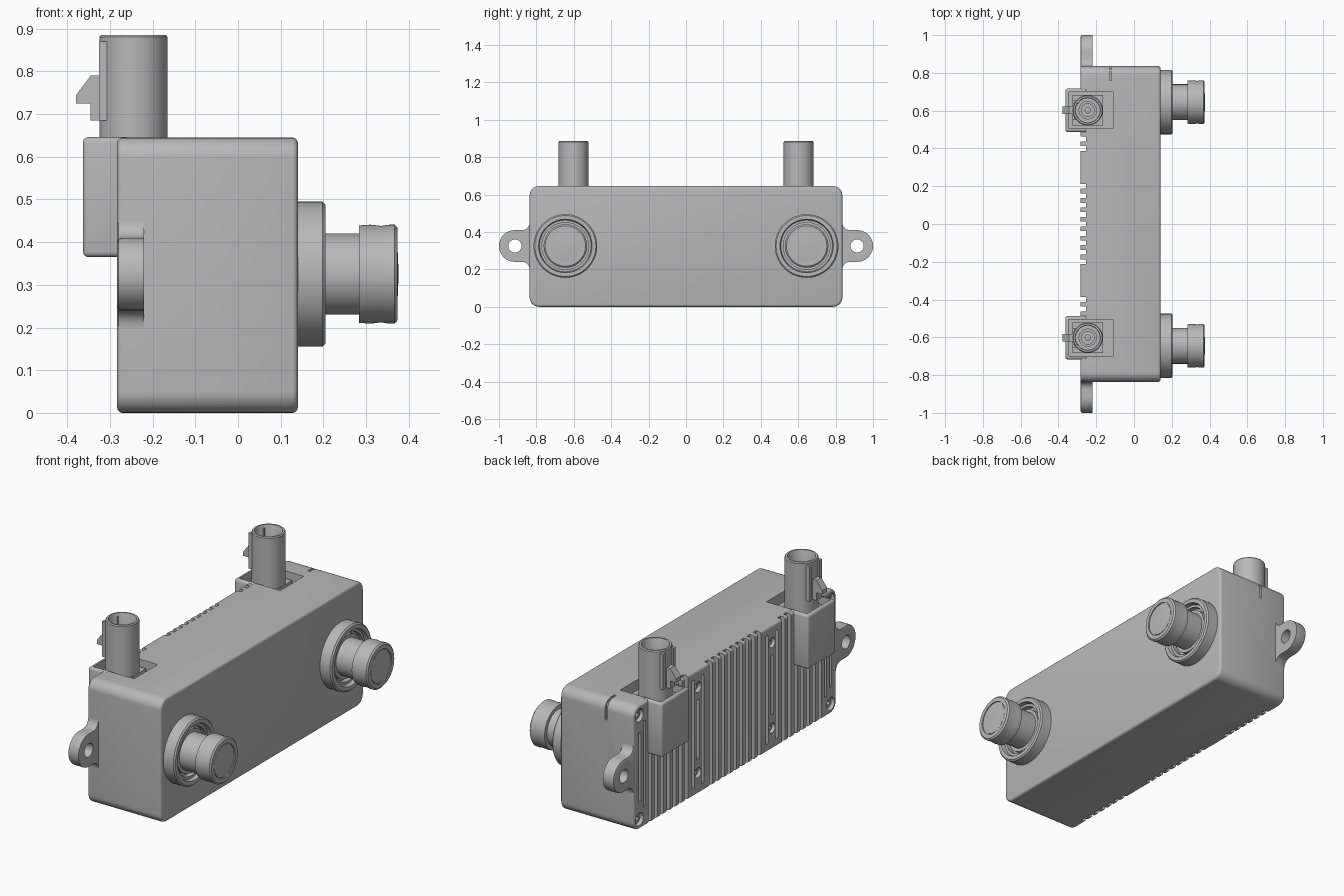
import bpy, bmesh
from math import radians, sin, cos, pi
from mathutils import Matrix, Vector

old = bpy.data.objects.get("Cube")
if old:
    bpy.data.objects.remove(old, do_unlink=True)

grey = bpy.data.materials.new("housing grey")
grey.use_nodes = True
tone = (0.48, 0.48, 0.48, 1)
grey.diffuse_color = tone
grey.node_tree.nodes["Principled BSDF"].inputs["Base Color"].default_value = tone
parts = []


def finish(name, bm):
    bmesh.ops.recalc_face_normals(bm, faces=bm.faces[:])
    mesh = bpy.data.meshes.new(name)
    bm.to_mesh(mesh)
    bm.free()
    mesh.materials.append(grey)
    ob = bpy.data.objects.new(name, mesh)
    bpy.context.collection.objects.link(ob)
    parts.append(ob)
    return ob


def add_box(bm, lo, hi):
    lo, hi = Vector(lo), Vector(hi)
    m = Matrix.Translation((lo + hi) / 2) @ Matrix.Diagonal((*(hi - lo), 1))
    return bmesh.ops.create_cube(bm, size=1, matrix=m)["verts"]


def add_rod(bm, x0, x1, y, z, r, sides=24):
    """Closed cylinder along x."""
    m = Matrix.Translation(((x0 + x1) / 2, y, z)) @ Matrix.Rotation(pi / 2, 4, 'Y')
    bmesh.ops.create_cone(bm, cap_ends=True, segments=sides, radius1=r, radius2=r,
                          depth=x1 - x0, matrix=m)


def box(name, lo, hi, bevel=0):
    bm = bmesh.new()
    add_box(bm, lo, hi)
    if bevel:
        bmesh.ops.bevel(bm, geom=bm.edges[:], offset=bevel, segments=3,
                        profile=0.5, affect='EDGES')
    return finish(name, bm)


def prism(name, points, axis):
    """Extrude a closed polygon along a vector."""
    bm = bmesh.new()
    face = bm.faces.new([bm.verts.new(p) for p in points])
    ext = bmesh.ops.extrude_face_region(bm, geom=[face])["geom"]
    bmesh.ops.translate(bm, vec=axis, verts=[v for v in ext if isinstance(v, bmesh.types.BMVert)])
    return bm


def lathe(name, profile, matrix, sides=48):
    """Revolve (radius, height) points around local z, then place."""
    bm = bmesh.new()
    vs = [bm.verts.new((r, 0, h)) for r, h in profile]
    es = [bm.edges.new(e) for e in zip(vs, vs[1:])]
    bmesh.ops.spin(bm, geom=vs + es, cent=(0, 0, 0), axis=(0, 0, 1),
                   angle=2 * pi, steps=sides)
    bmesh.ops.remove_doubles(bm, verts=bm.verts[:], dist=0.0003)
    bm.transform(matrix)
    return finish(name, bm)


def cut(target, cutter, keep=False):
    cutter.hide_render = True
    mod = target.modifiers.new("cut", 'BOOLEAN')
    mod.operation, mod.solver, mod.object = 'DIFFERENCE', 'EXACT', cutter
    bpy.context.view_layer.update()
    ev = target.evaluated_get(bpy.context.evaluated_depsgraph_get())
    mesh = bpy.data.meshes.new_from_object(ev)
    target.modifiers.clear()
    target.data = mesh
    if not keep:
        parts.remove(cutter)
        bpy.data.objects.remove(cutter, do_unlink=True)


BACK, FRONT, HALF, TOP, MID = -0.283, 0.14, 0.836, 0.645, 0.325

# Main body with rounded long edges and softened rims
bm = bmesh.new()
add_box(bm, (BACK, -HALF, 0), (FRONT, HALF, TOP))
along = [e for e in bm.edges if abs(e.verts[0].co.x - e.verts[1].co.x) > 0.1]
bmesh.ops.bevel(bm, geom=along, offset=0.05, segments=8, profile=0.5, affect='EDGES')
rims = [e for e in bm.edges if abs(e.verts[0].co.x - e.verts[1].co.x) < 0.01]
bmesh.ops.bevel(bm, geom=rims, offset=0.012, segments=3, profile=0.5, affect='EDGES')
body = finish("main_body", bm)

# Cooling grooves on the back, with short slots beside the inner screws
bm = bmesh.new()
for i in range(-14, 15):
    y = i * 0.05
    if abs(i) not in (6, 7) and abs(i) != 5:
        add_box(bm, (-0.4, y - 0.0125, -0.1), (-0.255, y + 0.0125, 0.8))
for s in (-1, 1):
    for y in (0.265, 0.345):
        add_box(bm, (-0.4, s * y - 0.011, 0.04), (-0.255, s * y + 0.011, 0.605))
    add_box(bm, (-0.4, s * 0.305 - 0.011, 0.18), (-0.255, s * 0.305 + 0.011, 0.49))
    add_box(bm, (-0.4, s * 0.745 - 0.009, 0.1), (-0.255, s * 0.745 + 0.009, 0.55))
    add_box(bm, (-0.4, s * 0.785 - 0.009, 0.14), (-0.255, s * 0.785 + 0.009, 0.5))
cut(body, finish("groove_cutter", bm))

# Screw recesses and the screws in them
spots = [(s * y, z, r) for s in (-1, 1)
         for y, z, r in ((0.788, 0.052, 0.033), (0.788, 0.593, 0.033),
                         (0.305, 0.11, 0.026), (0.305, 0.555, 0.026))]
bm = bmesh.new()
for y, z, r in spots:
    add_rod(bm, -0.4, -0.25, y, z, r)
cut(body, finish("screw_recess_cutter", bm))
for y, z, r in spots:
    bm = bmesh.new()
    add_rod(bm, -0.268, -0.24, y, z, r * 0.78)
    screw = finish("screw", bm)
    bm = bmesh.new()
    add_rod(bm, -0.3, -0.255, y, z, r * 0.4, 6)
    cut(screw, finish("socket_cutter", bm))

# Thin key slot across the top edge of one end
cut(body, box("slot_cutter", (-0.13, 0.76, 0.63), (-0.118, 0.9, 0.7)))
cut(body, box("slot_cutter", (-0.13, 0.822, 0.545), (-0.118, 0.9, 0.7)))

for s in (-1, 1):
    # Rear connector housing, with a pocket shared by the body
    cy = s * 0.602
    housing = box("connector_housing", (-0.363, cy - 0.115, 0.365),
                  (-0.25, cy + 0.115, TOP + 0.001), 0.012)
    pocket = box("pocket_cutter", (-0.345, cy - 0.097, 0.59), (-0.11, cy + 0.097, 0.8))
    cut(housing, pocket, keep=True)
    cut(body, pocket)

    # Hollow socket with stepped centre contact
    place = Matrix.Translation((-0.245, cy, 0))
    lathe("connector_socket",
          [(0.08, 0.57), (0.08, 0.88), (0.076, 0.885), (0.067, 0.885), (0.064, 0.88),
           (0.064, 0.66), (0.048, 0.66), (0.048, 0.74), (0.034, 0.74), (0.034, 0.7),
           (0.016, 0.7), (0.016, 0.78), (0, 0.785)], place, 40)
    for k in (-1, 1):
        y = cy + k * 0.042
        box("socket_rib", (-0.326, y - 0.009, 0.685), (-0.295, y + 0.009, 0.87))
    box("socket_foot", (-0.325, cy - 0.08, 0.58), (-0.165, cy + 0.08, 0.615))
    hook = [(-0.31, 0.685), (-0.345, 0.685), (-0.345, 0.725), (-0.379, 0.725),
            (-0.379, 0.745), (-0.345, 0.79), (-0.31, 0.79)]
    finish("latch_hook", prism("hook", [(x, cy - 0.02, z) for x, z in hook], (0, 0.04, 0)))

    # Camera lens: recessed mount ring, barrel and wider head
    lens = Matrix.Translation((0, s * 0.645, MID)) @ Matrix.Rotation(pi / 2, 4, 'Y')
    lathe("lens_mount", [(0.17, 0.13), (0.17, 0.198), (0.163, 0.205), (0.143, 0.205),
                         (0.138, 0.185), (0.125, 0.185), (0.125, 0.16), (0.09, 0.16)], lens, 64)
    lathe("lens_barrel", [(0.112, 0.15), (0.112, 0.18), (0.095, 0.18), (0.095, 0.284),
                          (0.114, 0.284), (0.116, 0.31), (0.113, 0.335), (0.116, 0.355),
                          (0.116, 0.367), (0.108, 0.374), (0.087, 0.374), (0.087, 0.368),
                          (0.083, 0.368), (0.083, 0.372), (0.04, 0.375), (0, 0.376)], lens, 64)

    # Mounting ear with flared root and bolt hole
    half = [(0.8, 0.125), (0.836, 0.125)]
    half += [(0.876 - 0.04 * cos(a), 0.125 - 0.04 * sin(a))
             for a in (radians(d) for d in range(15, 91, 15))]
    half += [(0.915 + 0.085 * sin(a), 0.085 * cos(a))
             for a in (radians(d) for d in range(0, 90, 10))]
    outline = half + [(1.0, 0)] + [(y, -z) for y, z in reversed(half)]
    bm = prism("ear", [(BACK, s * y, MID + z) for y, z in outline], (0.063, 0, 0))
    rear = [e for e in bm.edges if all(v.co.x < BACK + 0.001 for v in e.verts)]
    bmesh.ops.bevel(bm, geom=rear, offset=0.01, segments=2, profile=0.5, affect='EDGES')
    ear = finish("mounting_ear", bm)
    bm = bmesh.new()
    add_rod(bm, -0.4, -0.1, s * 0.915, MID, 0.035, 32)
    cut(ear, finish("bolt_hole_cutter", bm))

# Smooth curved faces, keep crisp edges
bpy.ops.object.select_all(action='DESELECT')
for ob in parts:
    ob.select_set(True)
bpy.context.view_layer.objects.active = body
bpy.ops.object.shade_smooth_by_angle(angle=radians(35))
